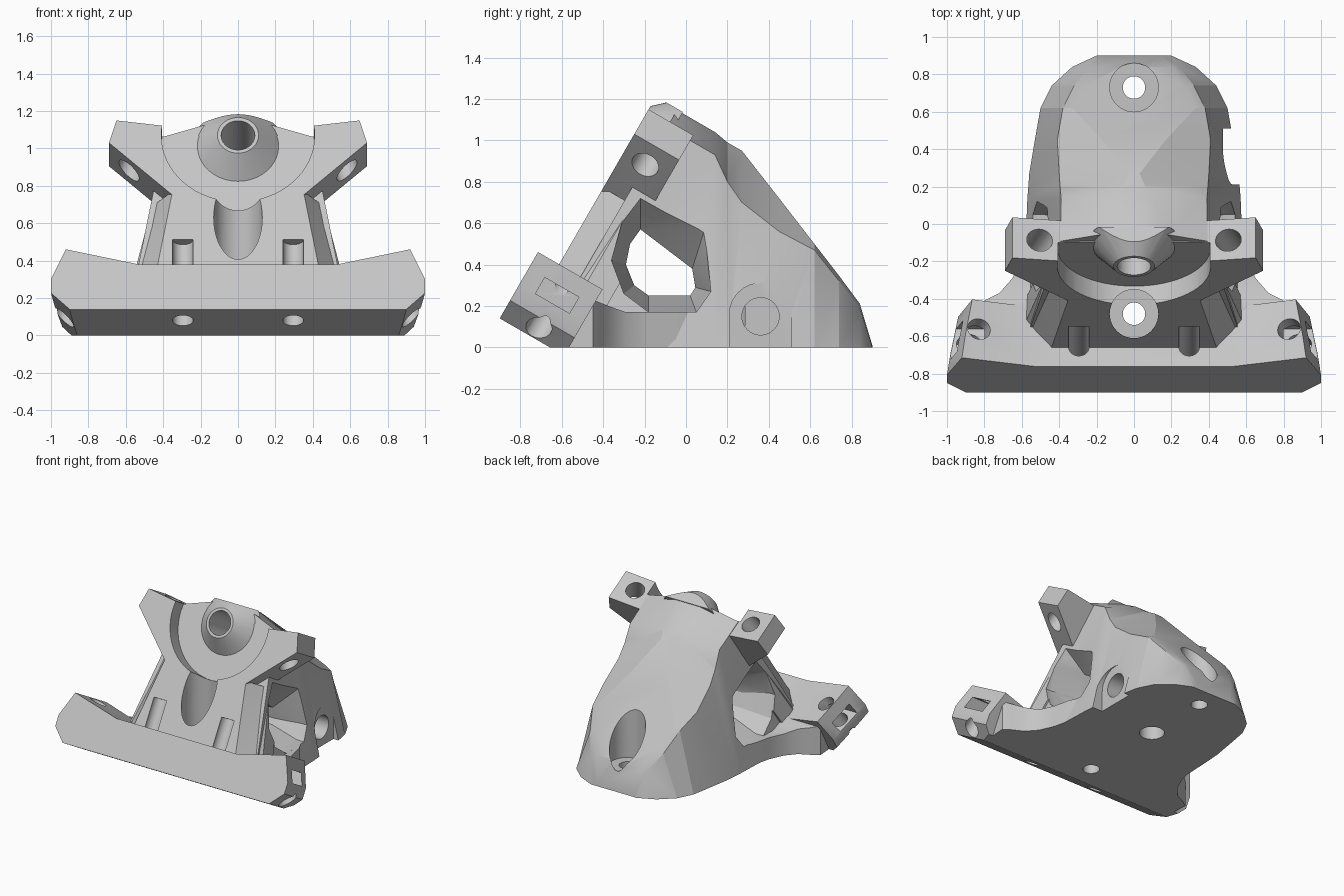
import bpy, bmesh, math
from mathutils import Vector

if "Cube" in bpy.data.objects:
    bpy.data.objects.remove(bpy.data.objects["Cube"])

grey = bpy.data.materials.new("light_grey")
grey.use_nodes = True
grey.diffuse_color = (0.56, 0.56, 0.56, 1)
grey.node_tree.nodes["Principled BSDF"].inputs["Base Color"].default_value = (0.56, 0.56, 0.56, 1)


def loft(name, rings, slices=()):
    """Closed solid through equal rings; slices are (point, normal) planes trimming the normal side."""
    bm = bmesh.new()
    vs = [[bm.verts.new(p) for p in r] for r in rings]
    n = len(vs[0])
    for a, b in zip(vs, vs[1:]):
        for i in range(n):
            bm.faces.new((a[i], a[(i + 1) % n], b[(i + 1) % n], b[i]))
    bm.faces.new(vs[0])
    bm.faces.new(vs[-1])
    bmesh.ops.triangulate(bm, faces=bm.faces[:])
    for co, no in slices:
        bmesh.ops.bisect_plane(bm, geom=bm.verts[:] + bm.edges[:] + bm.faces[:],
                               plane_co=co, plane_no=no, clear_outer=True)
        bmesh.ops.holes_fill(bm, edges=[e for e in bm.edges if e.is_boundary], sides=0)
    bmesh.ops.triangulate(bm, faces=bm.faces[:])
    bmesh.ops.recalc_face_normals(bm, faces=bm.faces[:])
    if bm.calc_volume(signed=True) < 0:
        bmesh.ops.reverse_faces(bm, faces=bm.faces[:])
    me = bpy.data.meshes.new(name)
    bm.to_mesh(me)
    bm.free()
    me.materials.append(grey)
    ob = bpy.data.objects.new(name, me)
    bpy.context.collection.objects.link(ob)
    return ob


def rod(name, p, q, r, r2=None, n=40, slices=()):
    p, q = Vector(p), Vector(q)
    rot = (q - p).to_track_quat('Z', 'Y')

    def ring(c, rad):
        return [c + rot @ Vector((rad * math.cos(2 * math.pi * i / n),
                                  rad * math.sin(2 * math.pi * i / n), 0)) for i in range(n)]
    return loft(name, [ring(p, r), ring(q, r if r2 is None else r2)], slices)


def carve(part, tools):
    """Subtract every tool from the part and bake the result."""
    for t in tools:
        m = part.modifiers.new(t.name, 'BOOLEAN')
        m.object, m.operation, m.solver = t, 'DIFFERENCE', 'MANIFOLD'
    bpy.context.view_layer.update()
    ev = part.evaluated_get(bpy.context.evaluated_depsgraph_get())
    me = bpy.data.meshes.new_from_object(ev)
    part.modifiers.clear()
    part.data = me


def tilted(y0, z0):
    """Frame leaning back 60 degrees: x, height up the face, depth behind it."""
    s = math.sqrt(3) / 2
    return lambda x, u, d: (x, y0 + u / 2 + s * d, z0 + s * u - d / 2)


bar = tilted(-0.90, 0.14)
face = tilted(-0.66, 0.32)
UP = Vector((0, .5, math.sqrt(3) / 2))
FORWARD = Vector((0, -math.sqrt(3) / 2, .5))
hub_u = .866


def mirrored(half):
    return half + [(-x, u) for x, u in reversed(half)]


def slab(name, frame, half, depths, scales, slices=()):
    return loft(name, [[frame(x * s, u, d) for x, u in mirrored(half)]
                       for d, s in zip(depths, scales)], slices)


# Hipped body: y, ridge half width, ridge height, eave half width, eave height, base half width
rows = [(-.62, .12, 1.48, .40, 1.37, .60), (.14, .10, 1.04, .39, .93, .57),
        (.20, .06, .99, .395, .80, .565), (.27, .03, .95, .40, .70, .56),
        (.45, .17, .72, .41, .56, .53), (.62, .33, .50, .38, .47, .50),
        (.74, .27, .345, .32, .32, .44), (.84, .20, .21, .24, .19, .33),
        (.90, .15, .01, .18, .005, .20)]
body = loft("bracket_body", [[(x, y, z) for x, z in mirrored([(b, 0), (e, ez), (r, rz)])]
                             for y, r, rz, e, ez, b in rows], [(face(0, 0, .12), FORWARD)])

# Tilted foot bar, front plate and upper arms
foot = slab("foot_bar", bar, [(.9, 0), (1, .1), (1, .185), (.92, .37), (.53, .277)],
            (0, .14, .36), (1, .98, .94), [((0, 0, 0), (0, 0, -1))])
plate = loft("front_plate", [[face(x, u, d) for x, u in mirrored([(a, -.05), (b, .52)])]
                             for d, a, b in ((0, .45, .35), (.16, .59, .46), (.3, .59, .46))])
arms = slab("upper_arms", face, [(.2, .37), (.35, .497), (.69, .82), (.65, .958), (.4, .925), (.2, .93)],
            (0, .25), (1, 1))

# Curved web spreading from the body to the bar
web_edge = [(.85, -.6), (.86, -.45), (.80, -.41), (.72, -.37), (.65, -.29), (.60, -.18), (.57, -.05), (.5, .1)]
web = loft("base_web", [[(x * s, y, z) for s, z in ((1, 0), (1, top), (-1, top), (-1, 0))]
                        for x, y in web_edge
                        for top in [.17 + min(.06, max(0, -y - .3) * .4)]])

# Conical hub, trimmed level with the roof
hub = rod("hub", face(0, hub_u, .15), face(0, hub_u, 0), .25, .11, slices=[(face(0, 1.03, 0), UP)])

# Round recess in the head around the hub
recess = rod("head_recess", face(0, hub_u, -.5), face(0, hub_u, .115), .41, n=64)
carve(arms, [recess])
carve(plate, [recess])
bpy.data.objects.remove(recess)

# Side window with flared rims
inner = [(-.22, .57), (-.27, .50), (-.29, .40), (-.25, .30), (-.18, .25), (.02, .25), (.045, .29), (.03, .38)]
outer = [(-.22, .74), (-.31, .60), (-.36, .42), (-.30, .26), (-.18, .17), (.05, .17), (.12, .27), (.09, .57)]
cuts = [loft("window", [[(x, y, z) for y, z in pts] for x, pts in
                        ((-.64, outer), (-.48, outer), (-.28, inner), (.28, inner), (.48, outer), (.64, outer))])]

# Bores along the centre line
cuts += [rod("hub_bore", face(0, hub_u, -.3), face(0, hub_u, .45), .09),
         rod("front_counterbore", (0, -.48, .25), (0, -.48, 1.0), .13),
         rod("front_bore", (0, -.48, -.5), (0, -.48, .4), .06),
         rod("rear_counterbore", (0, .73, .14), (0, .73, 1), .13),
         rod("rear_bore", (0, .73, -.5), (0, .73, .3), .06),
         rod("middle_bore", (0, .2, -.5), (0, .2, .4), .09)]

# Paired bolt holes and nut slots
for s in (1, -1):
    cuts += [rod("arm_bore", face(s * .66, .50, .12), face(s * .44, 1.12, .12), .068),
             rod("bar_bore", bar(s * .295, -.2, .12), bar(s * .295, .5, .12), .055),
             rod("end_bore", bar(s * .98, -.1, .186), bar(s * .78, .5, .186), .062),
             loft("nut_slot", [[bar(s * x, u, d) for x, u in ((.8, .19), (1.2, .19), (1.2, .28), (.8, .28))]
                               for d in (.09, .28)])]

# Rounded pocket and cross bore on the left flank
arch = [(.21, -.2), (.51, -.2)] + [(.36 + .15 * math.cos(a * math.pi / 16), .16 + .15 * math.sin(a * math.pi / 16))
                                   for a in range(17)]
cuts += [loft("flank_pocket", [[(x, y, z) for y, z in arch] for x in (.475, .9)]),
         rod("cross_bore", (.03, .36, .15), (.9, .36, .15), .09)]

parts = [body, foot, plate, arms, web, hub]
for part in parts:
    carve(part, cuts)
for c in cuts:
    bpy.data.objects.remove(c)

bpy.ops.object.select_all(action='DESELECT')
for part in parts:
    part.select_set(True)
bpy.context.view_layer.objects.active = body
bpy.ops.object.shade_smooth_by_angle(angle=math.radians(25))
